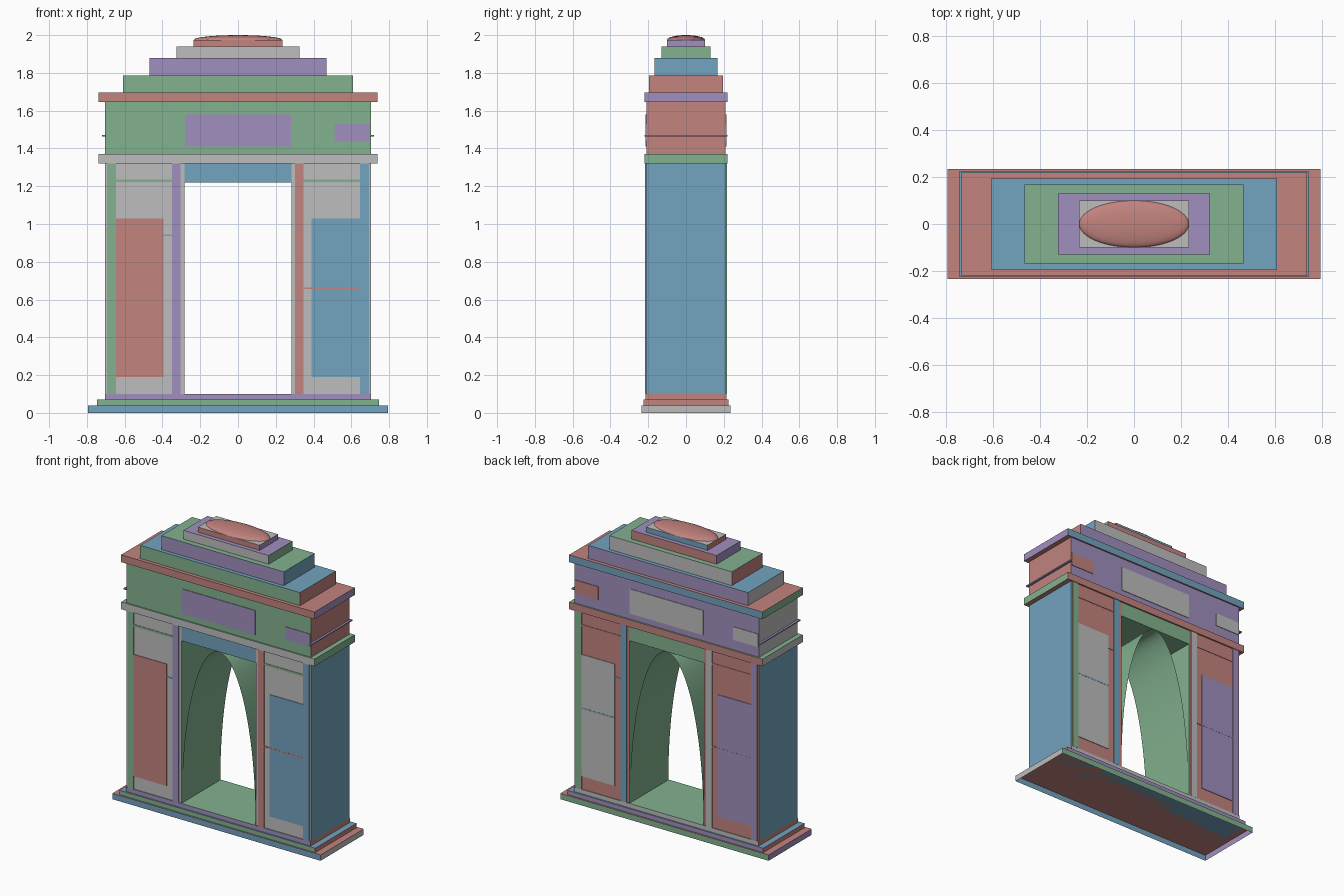
import bpy, bmesh, math
from mathutils import Vector

cube = bpy.data.objects.get("Cube")
if cube:
    bpy.data.objects.remove(cube, do_unlink=True)

COLOURS = {
    "R": ("dusty_red", (0.54, 0.227, 0.209)),
    "G": ("sage_green", (0.227, 0.445, 0.275)),
    "B": ("soft_blue", (0.171, 0.366, 0.521)),
    "P": ("lavender", (0.352, 0.275, 0.515)),
    "N": ("light_grey", (0.515, 0.515, 0.515)),
}
MATS = {}
for key, (label, rgb) in COLOURS.items():
    m = bpy.data.materials.new(label)
    m.use_nodes = True
    m.diffuse_color = (*rgb, 1)
    m.node_tree.nodes["Principled BSDF"].inputs["Base Color"].default_value = (*rgb, 1)
    MATS[key] = m

# Face directions, in the order used by the colour codes
DIRS = [Vector(d) for d in ((0, -1, 0), (0, 1, 0), (1, 0, 0), (-1, 0, 0), (0, 0, 1), (0, 0, -1))]


def finish(name, bm, keys):
    mesh = bpy.data.meshes.new(name)
    bm.to_mesh(mesh)
    bm.free()
    for k in keys:
        mesh.materials.append(MATS[k])
    ob = bpy.data.objects.new(name, mesh)
    bpy.context.collection.objects.link(ob)
    return ob


def box(name, x, y, z, code):
    """Box from ranges; code gives front, back, +x, -x, top, bottom colours ('-' leaves it open)."""
    code = code * 6 if len(code) == 1 else code
    keys = sorted(set(code) - {"-"})
    bm = bmesh.new()
    bmesh.ops.create_cube(bm, size=1)
    for v in bm.verts:
        v.co = [r[0] if c < 0 else r[1] for c, r in zip(v.co, (x, y, z))]
    bm.normal_update()
    drop = []
    for f in bm.faces:
        k = code[max(range(6), key=lambda i: f.normal.dot(DIRS[i]))]
        if k == "-":
            drop.append(f)
        else:
            f.material_index = keys.index(k)
    bmesh.ops.delete(bm, geom=drop, context="FACES")
    return finish(name, bm, keys)


def tier(name, hx, hy, z0, z1, code):
    return box(name, (-hx, hx), (-hy, hy), (z0, z1), code)


WALL_X, WALL_Y, DOOR_X = 0.705, 0.21, 0.283
FLOOR, DOOR_TOP, WALL_TOP = 0.1, 1.22, 1.32


def plate(name, x0, x1, z0, z1, key, back=False, depth=0.004):
    """Thin plate on the front face, or turned half round onto the back face."""
    if back:
        return box(name, (-x1, -x0), (WALL_Y - 0.003, WALL_Y + depth), (z0, z1), key)
    return box(name, (x0, x1), (-WALL_Y - depth, -WALL_Y + 0.003), (z0, z1), key)


# Stepped base
tier("base_plinth", 0.795, 0.235, 0, 0.04, "BGNPR-")
tier("base_step", 0.747, 0.225, 0.04, 0.07, "GPRRBB")
tier("base_floor", WALL_X, 0.215, 0.07, FLOOR, "PNRRGG")

# Piers and lintel around the passage
box("right_pier", (-WALL_X, -DOOR_X), (-WALL_Y, WALL_Y), (FLOOR, WALL_TOP), "NRGBNN")
box("left_pier", (DOOR_X, WALL_X), (-WALL_Y, WALL_Y), (FLOOR, WALL_TOP), "NRBGNN")
tier("lintel", DOOR_X, WALL_Y, DOOR_TOP, WALL_TOP, "BGGGGG")

# Thin elliptical vault sheet lining the passage
bm = bmesh.new()
rows = []
for i in range(49):
    a = math.pi * i / 48
    px, pz = (DOOR_X - 0.001) * math.cos(a), FLOOR + (DOOR_TOP - FLOOR - 0.002) * math.sin(a)
    rows.append([bm.verts.new((px, s * WALL_Y, pz)) for s in (-1, 1)])
for p, q in zip(rows, rows[1:]):
    bm.faces.new((p[0], p[1], q[1], q[0])).smooth = True
finish("passage_vault", bm, "G")

# Pilasters, relief panels and string courses, on front and back
for back, side in ((False, "front"), (True, "back")):
    pick = lambda pair: pair[back]
    for nm, x0, key in (("outer_pilaster_a", -0.693, "GG"), ("inner_pilaster_a", -0.35, "PB"),
                        ("inner_pilaster_b", 0.302, "RN"), ("outer_pilaster_b", 0.647, "BP")):
        plate(f"{side}_{nm}", x0, x0 + 0.046, FLOOR, WALL_TOP, pick(key), back, 0.006)
    plate(f"{side}_relief_a", -0.65, -0.395, 0.19, 1.03, pick("RN"), back)
    plate(f"{side}_relief_b", 0.39, 0.69, 0.19, 1.03, pick("BP"), back)
    plate(f"{side}_attic_panel", -0.28, 0.28, 1.41, 1.58, pick("PN"), back)
    plate(f"{side}_attic_plaque_b", 0.51, 0.70, 1.44, 1.53, pick("PN"), back)
    for x0, x1 in ((-0.647, -0.35), (0.348, 0.647)):
        plate(f"{side}_impost_line", x0, x1, 1.222, 1.236, pick("GR"), back, 0.003)
    plate(f"{side}_joint_a", -0.395, -0.35, 0.937, 0.945, "B", back, 0.003)
    plate(f"{side}_joint_b", 0.348, 0.647, 0.655, 0.664, pick("RP"), back, 0.005)
plate("back_attic_plaque_a", -0.70, -0.52, 1.44, 1.53, "R", True)
plate("back_relief_joint", -0.65, -0.395, 0.655, 0.664, "B", True, 0.005)

# Cornices and attic
tier("lower_cornice", 0.738, 0.22, WALL_TOP, 1.37, "NRGNGR")
tier("attic", WALL_X, WALL_Y, 1.37, 1.645, "GPRNNN")
tier("upper_cornice", 0.738, 0.22, 1.645, 1.695, "RBPGRR")
for s in (-1, 1):
    xs = sorted((s * 0.70, s * 0.72))
    box("attic_side_strip", xs, (-0.22, 0.22), (1.462, 1.47), "P")

# Stepped roof
tier("roof_step_1", 0.61, 0.195, 1.695, 1.785, "GPRNBB")
tier("roof_step_2", 0.468, 0.168, 1.785, 1.88, "PNBRGG")
tier("roof_step_3", 0.325, 0.13, 1.88, 1.94, "NRGPPP")
tier("roof_step_4", 0.235, 0.1, 1.94, 1.975, "RBPRNN")

# Shallow oval dome
bm = bmesh.new()
bmesh.ops.create_uvsphere(bm, u_segments=48, v_segments=16, radius=1)
bmesh.ops.delete(bm, geom=[v for v in bm.verts if v.co.z < -0.01], context="VERTS")
for v in bm.verts:
    v.co = (v.co.x * 0.234, v.co.y * 0.1, 1.975 + v.co.z * 0.025)
for f in bm.faces:
    f.smooth = True
finish("roof_dome", bm, "R")
